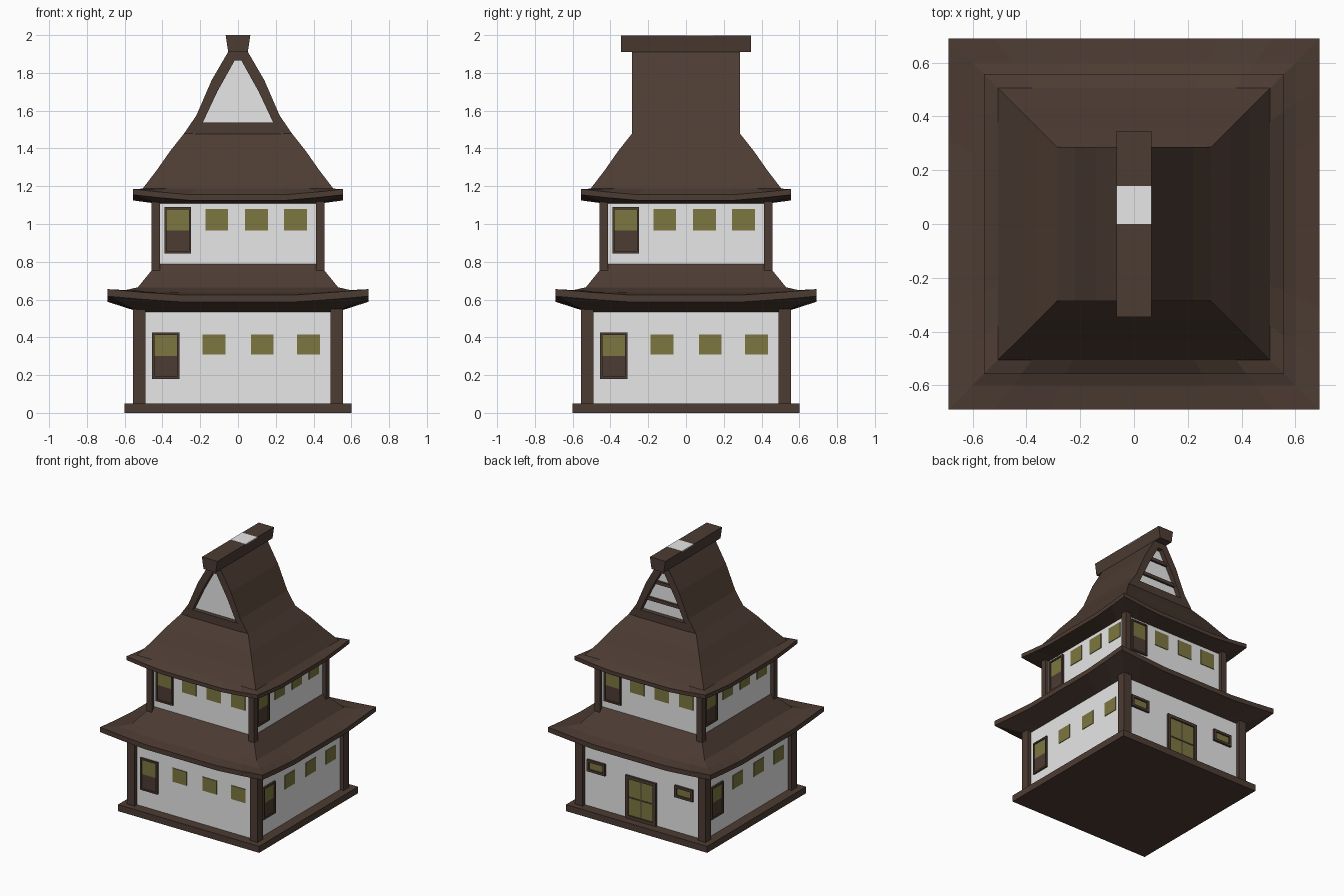
import bpy, bmesh, math
from mathutils import Matrix, Vector

if "Cube" in bpy.data.objects:
    bpy.data.objects.remove(bpy.data.objects["Cube"])


def material(name, rgb):
    m = bpy.data.materials.new(name)
    m.diffuse_color = (*rgb, 1)
    m.use_nodes = True
    m.node_tree.nodes["Principled BSDF"].inputs["Base Color"].default_value = m.diffuse_color
    return m


WOOD = material("dark_brown_wood", (0.073, 0.045, 0.033))
PLASTER = material("white_plaster", (0.8, 0.8, 0.8))
GLASS = material("olive_glass", (0.2, 0.184, 0.052))


def finish(bm, name, mat, fix=True):
    if fix:
        bmesh.ops.recalc_face_normals(bm, faces=bm.faces)
    me = bpy.data.meshes.new(name)
    bm.to_mesh(me)
    bm.free()
    me.materials.append(mat)
    ob = bpy.data.objects.new(name, me)
    bpy.context.collection.objects.link(ob)
    return ob


def add_box(bm, lo, hi, turn=0):
    lo, hi = Vector(lo), Vector(hi)
    size, mid = hi - lo, (lo + hi) / 2
    mat = (Matrix.Rotation(turn * math.pi / 2, 4, 'Z') @ Matrix.Translation(mid)
           @ Matrix.Diagonal((*size, 1)))
    bmesh.ops.create_cube(bm, size=1, matrix=mat)


def boxes(name, mat, items):
    """items: (low corner, high corner, quarter turns)"""
    bm = bmesh.new()
    for it in items:
        add_box(bm, *it)
    return finish(bm, name, mat)


def plate(u0, u1, z0, z1, wall, out, turn):
    """thin plate on a wall, given on the front and turned to its side"""
    return ((u0, -wall - out, z0), (u1, -wall + 0.005, z1), turn)


def frame(u0, u1, z0, z1, t, wall, out, turn):
    return [plate(u0, u0 + t, z0, z1, wall, out, turn),
            plate(u1 - t, u1, z0, z1, wall, out, turn),
            plate(u0 + t, u1 - t, z0, z0 + t, wall, out, turn),
            plate(u0 + t, u1 - t, z1 - t, z1, wall, out, turn)]


# square skirt roof whose eaves lift toward the corners
STEPS = (-1, -0.75, -0.45, 0.45, 0.75)


def skirt_roof(name, rings):
    bm = bmesh.new()
    loops = []
    for half, z, lift in rings:
        loop = []
        for turn in range(4):
            rot = Matrix.Rotation(turn * math.pi / 2, 3, 'Z')
            for s in STEPS:
                rise = lift * max(0, (abs(s) - 0.45) / 0.55) ** 1.2
                loop.append(bm.verts.new(rot @ Vector((s * half, -half, z + rise))))
        loops.append(loop)
    n = len(loops[0])
    for a, b in zip(loops, loops[1:]):
        for i in range(n):
            j = (i + 1) % n
            bm.faces.new((a[i], a[j], b[j], b[i]))
    return finish(bm, name, WOOD, fix=False)


# base slab and plaster storeys
boxes("base_slab", WOOD, [((-0.6, -0.6, 0), (0.6, 0.6, 0.05), 0)])
LOW, UP = 0.525, 0.43
boxes("lower_walls", PLASTER, [((-LOW, -LOW, 0.05), (LOW, LOW, 0.56), 0)])
boxes("upper_walls", PLASTER, [((-UP, -UP, 0.72), (UP, UP, 1.12), 0)])

# corner posts
boxes("lower_posts", WOOD,
      [((0.49, -0.555, 0.05), (0.555, -0.49, 0.56), k) for k in range(4)])
boxes("upper_posts", WOOD,
      [((0.412, -0.458, 0.73), (0.458, -0.412, 1.125), k) for k in range(4)])

# roofs
skirt_roof("lower_roof", [(0.525, 0.535, 0), (0.69, 0.588, 0.03), (0.69, 0.625, 0.03),
                          (0.60, 0.637, 0.012), (0.53, 0.665, 0), (0.465, 0.745, 0),
                          (0.425, 0.795, 0)])
skirt_roof("upper_roof", [(0.43, 1.108, 0), (0.557, 1.125, 0.03), (0.557, 1.155, 0.03),
                          (0.505, 1.187, 0), (0.43, 1.285, 0), (0.36, 1.385, 0),
                          (0.285, 1.48, 0)])

# gable roof slopes
OUTER = [(0.285, 1.48), (0.22, 1.575), (0.14, 1.76), (0.05, 1.915)]
INNER = [(0.235, 1.48), (0.185, 1.54), (0.11, 1.70), (0.018, 1.865)]
bm = bmesh.new()
section = OUTER + [(-x, z) for x, z in reversed(OUTER)]
front = [bm.verts.new((x, -0.285, z)) for x, z in section]
back = [bm.verts.new((x, 0.285, z)) for x, z in section]
for i in range(len(section) - 1):
    bm.faces.new((front[i], back[i], back[i + 1], front[i + 1]))
finish(bm, "gable_roof", WOOD, fix=False)

# gable trim boards and recessed plaster panels
for label, sign in (("front", -1), ("back", 1)):
    bm = bmesh.new()
    inner = INNER + [(-x, z) for x, z in reversed(INNER)]
    o = [bm.verts.new((x, sign * 0.286, z)) for x, z in section]
    i_ = [bm.verts.new((x, sign * 0.286, z)) for x, z in inner]
    faces = [bm.faces.new((o[k], o[k + 1], i_[k + 1], i_[k]))
             for k in range(len(section) - 1)]
    ext = bmesh.ops.extrude_face_region(bm, geom=faces)
    bmesh.ops.translate(bm, vec=(0, -sign * 0.036, 0),
                        verts=[v for v in ext["geom"] if isinstance(v, bmesh.types.BMVert)])
    finish(bm, label + "_gable_trim", WOOD)
    bm = bmesh.new()
    bm.faces.new([bm.verts.new((x * 0.95, sign * 0.252, z - 0.005)) for x, z in section])
    bm.normal_update()
    if bm.faces[:][0].normal.y * sign < 0:
        bmesh.ops.reverse_faces(bm, faces=bm.faces[:])
    finish(bm, label + "_gable_panel", PLASTER, fix=False)
boxes("gable_sills", WOOD, [((-0.23, -0.287, 1.47), (0.23, -0.24, 1.537), k) for k in (0, 2)])
boxes("back_gable_bars", WOOD, [((-0.15, 0.24, 1.62), (0.15, 0.268, 1.645), 0),
                                ((-0.08, 0.24, 1.76), (0.08, 0.268, 1.785), 0)])

# ridge beam, wider at the top, with a pale patch
bm = bmesh.new()
add_box(bm, (-0.065, -0.345, 1.91), (0.065, 0.345, 1.999))
for v in bm.verts:
    if v.co.z < 1.95:
        v.co.x *= 0.8
finish(bm, "ridge_beam", WOOD)
boxes("ridge_patch", PLASTER, [((-0.065, 0, 1.994), (0.065, 0.142, 2.0), 0)])

# small doors and windows, repeated around each storey
glass, wood = [], []
storeys = [
    (LOW, (0, 1, 3), (-0.455, -0.31, 0.18, 0.425), (-0.127, 0.128, 0.373), (0.31, 0.415)),
    (UP, (0, 1, 2, 3), (-0.39, -0.248, 0.843, 1.09), (-0.112, 0.098, 0.304), (0.965, 1.08)),
]
for wall, sides, (a, b, z0, z1), centres, (w0, w1) in storeys:
    mid = z1 - 0.125
    for k in sides:
        wood += frame(a, b, z0, z1, 0.012, wall, 0.014, k)
        wood.append(plate(a + 0.01, b - 0.01, z0 + 0.01, mid, wall, 0.006, k))
        glass.append(plate(a + 0.01, b - 0.01, mid, z1 - 0.01, wall, 0.006, k))
        for c in centres:
            glass.append(plate(c - 0.06, c + 0.06, w0, w1, wall, 0.005, k))

# back entrance: glazed double door and two small framed windows
wood += frame(-0.14, 0.12, 0.05, 0.378, 0.024, LOW, 0.016, 2)
glass.append(plate(-0.12, 0.10, 0.06, 0.36, LOW, 0.006, 2))
wood.append(plate(-0.015, -0.005, 0.06, 0.36, LOW, 0.009, 2))
wood.append(plate(-0.12, 0.10, 0.205, 0.215, LOW, 0.009, 2))
for c in (-0.39, 0.355):
    wood += frame(c - 0.077, c + 0.077, 0.32, 0.41, 0.018, LOW, 0.016, 2)
    glass.append(plate(c - 0.065, c + 0.065, 0.33, 0.40, LOW, 0.006, 2))
boxes("window_glass", GLASS, glass)
boxes("door_panels_and_frames", WOOD, wood)
